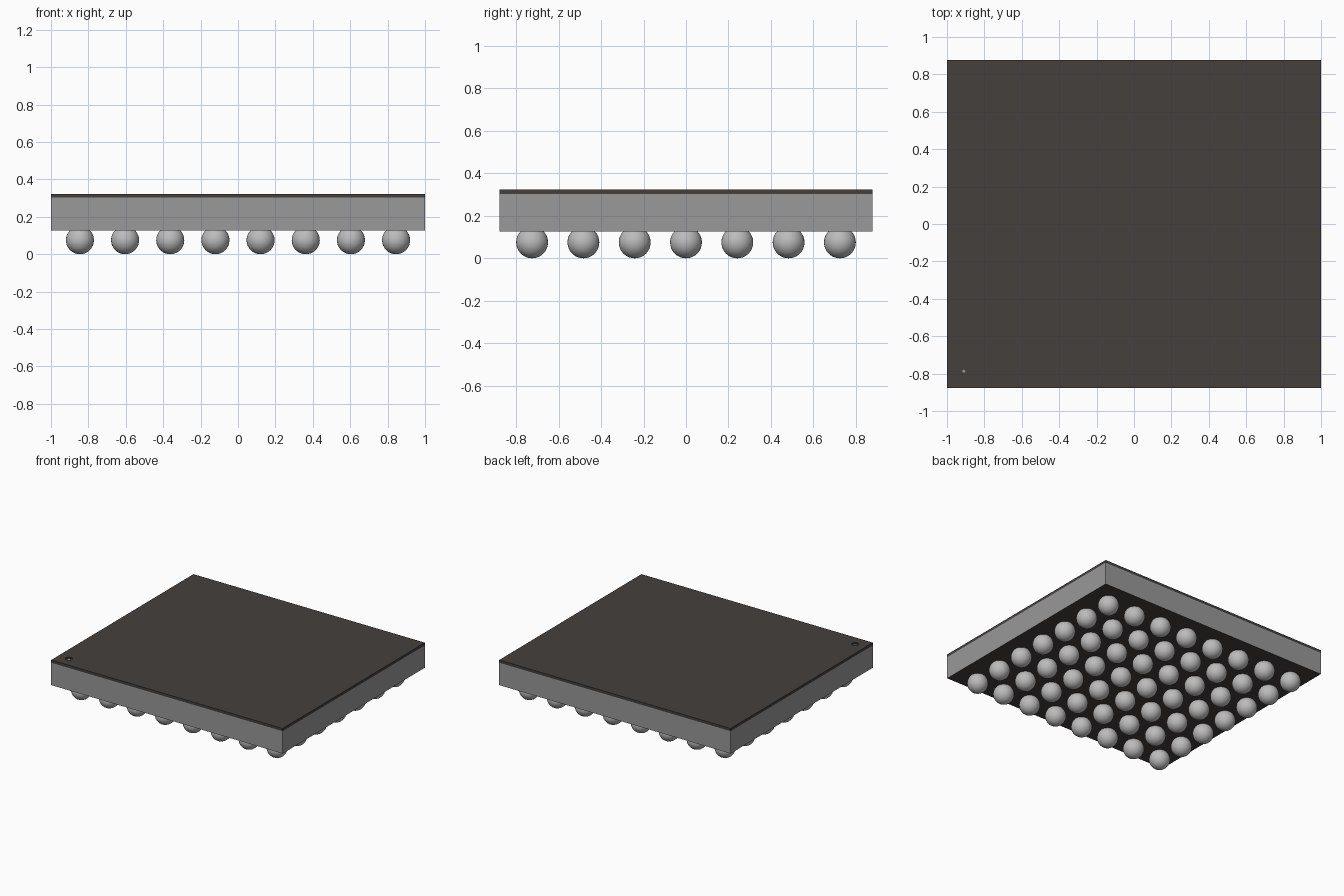
import bpy, bmesh
from mathutils import Matrix

cube = bpy.data.objects.get("Cube")
if cube:
    bpy.data.objects.remove(cube, do_unlink=True)

HALF_X, HALF_Y = 1.0, 0.878
BASE, SEAM, TOP = 0.127, 0.302, 0.323
COLS, ROWS, PITCH, BALL_R = 8, 7, 0.2415, 0.075
MARK = (-0.91, -0.787)


def material(name, r, g, b):
    m = bpy.data.materials.new(name)
    m.use_nodes = True
    m.diffuse_color = (r, g, b, 1)
    m.node_tree.nodes["Principled BSDF"].inputs["Base Color"].default_value = (r, g, b, 1)
    return m


charcoal = material("charcoal", 0.058, 0.051, 0.048)
silicon = material("mid grey", 0.319, 0.319, 0.319)
solder = material("solder grey", 0.50, 0.50, 0.50)


def finish(name, bm, *mats):
    mesh = bpy.data.meshes.new(name)
    bm.to_mesh(mesh)
    bm.free()
    for m in mats:
        mesh.materials.append(m)
    obj = bpy.data.objects.new(name, mesh)
    bpy.context.collection.objects.link(obj)
    return obj


def slab(name, z0, z1, *mats):
    bm = bmesh.new()
    bmesh.ops.create_cube(bm, size=1, matrix=Matrix.Translation((0, 0, (z0 + z1) / 2))
                          @ Matrix.Diagonal((2 * HALF_X, 2 * HALF_Y, z1 - z0, 1)))
    if len(mats) > 1:
        # Underside takes the second colour
        bm.normal_update()
        for f in bm.faces:
            f.material_index = 1 if f.normal.z < -0.5 else 0
    return finish(name, bm, *mats)


def disc(name, radius, z0, z1, mat):
    bm = bmesh.new()
    bmesh.ops.create_cone(bm, cap_ends=True, segments=24, radius1=radius, radius2=radius,
                          depth=z1 - z0, matrix=Matrix.Translation((*MARK, (z0 + z1) / 2)))
    return finish(name, bm, mat)


# Die body with a dark underside, and the thin top coating
slab("die_body", BASE, SEAM, silicon, charcoal)
coating = slab("top_coating", SEAM, TOP, charcoal)

# Shallow round corner recess with a tiny pale centre
cutter = disc("corner_mark_cutter", 0.025, TOP - 0.008, TOP + 0.02, charcoal)
cutter.hide_render = True
cutter.hide_set(True)
cut = coating.modifiers.new("corner_recess", "BOOLEAN")
cut.operation = "DIFFERENCE"
cut.solver = "EXACT"
cut.object = cutter
depsgraph = bpy.context.evaluated_depsgraph_get()
coating.data = bpy.data.meshes.new_from_object(coating.evaluated_get(depsgraph))
coating.modifiers.clear()
bpy.data.objects.remove(cutter, do_unlink=True)
disc("corner_mark_dot", 0.008, TOP - 0.009, TOP - 0.006, silicon)

# Grid of solder balls sharing one smooth mesh
bm = bmesh.new()
bmesh.ops.create_uvsphere(bm, u_segments=32, v_segments=16, radius=BALL_R)
for f in bm.faces:
    f.smooth = True
first = finish("solder_ball", bm, solder)
for i in range(COLS):
    for j in range(ROWS):
        ball = first
        if i or j:
            ball = bpy.data.objects.new(f"solder_ball_{i + 1}_{j + 1}", first.data)
            bpy.context.collection.objects.link(ball)
        ball.location = ((i - (COLS - 1) / 2) * PITCH, (j - (ROWS - 1) / 2) * PITCH, BALL_R)
